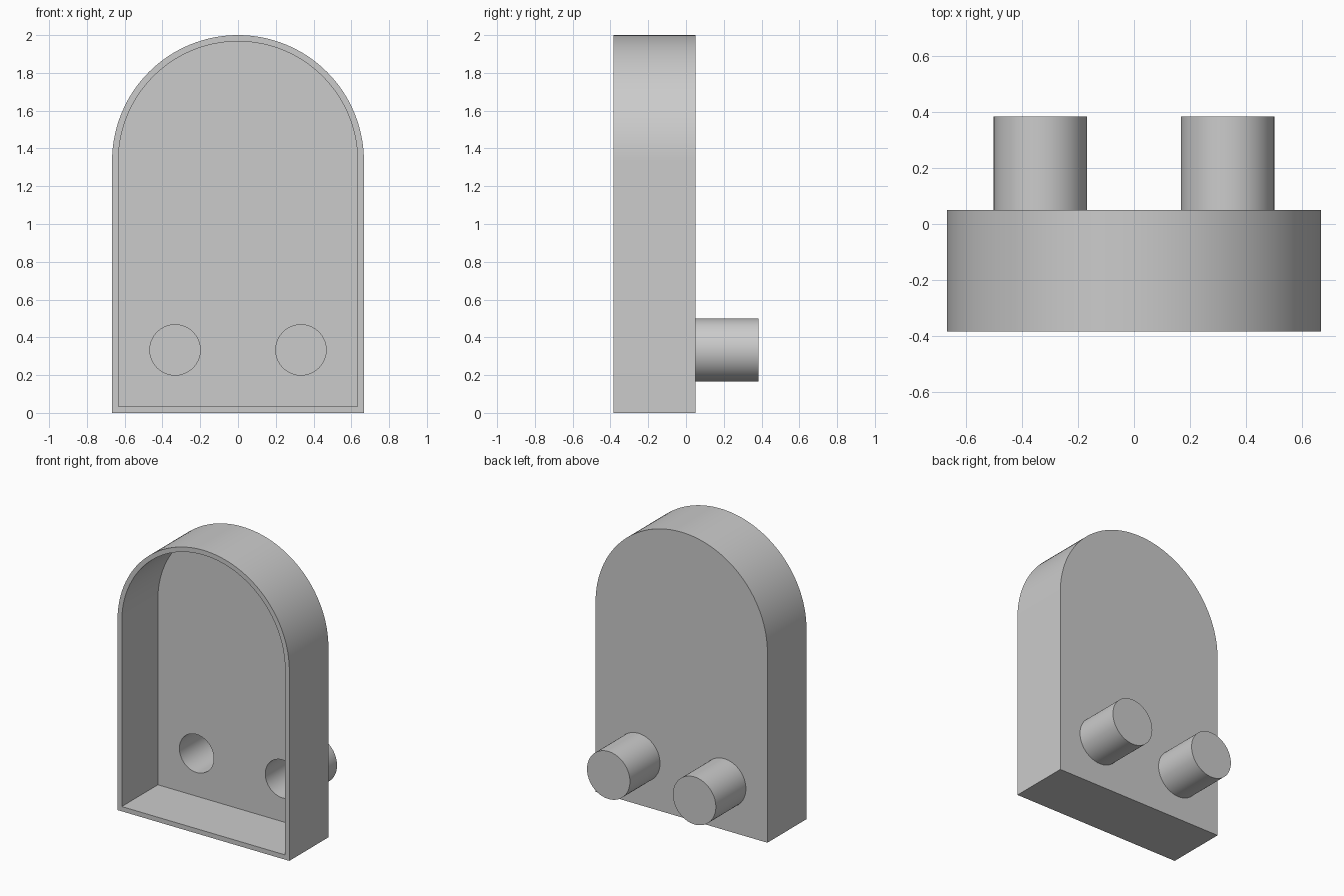
import bpy, bmesh, math

if "Cube" in bpy.data.objects:
    bpy.data.objects.remove(bpy.data.objects["Cube"])

WALL = 0.0333
HALF_W, ARCH_Z = 0.6667, 1.3333
FRONT, BACK, PEG_END = -0.3833, 0.05, 0.3833
PEG_X, PEG_Z, PEG_R = 0.3333, 0.3333, 0.1667


def arch(inset, n=64):
    """Flat-bottomed profile with a half-round top."""
    r = HALF_W - inset
    pts = [(-r, inset), (r, inset)]
    for i in range(n + 1):
        a = math.pi * i / n
        pts.append((r * math.cos(a), ARCH_Z + r * math.sin(a)))
    return pts


def circle(x, z, r, n=64):
    return [(x + r * math.cos(2 * math.pi * i / n),
             z + r * math.sin(2 * math.pi * i / n)) for i in range(n)]


def prism(name, profile, y0, y1):
    """Extrude an x-z profile from y0 to y1."""
    bm = bmesh.new()
    face = bm.faces.new([bm.verts.new((x, y0, z)) for x, z in profile])
    ext = bmesh.ops.extrude_face_region(bm, geom=[face])
    for v in ext["geom"]:
        if isinstance(v, bmesh.types.BMVert):
            v.co.y = y1
    bmesh.ops.recalc_face_normals(bm, faces=bm.faces)
    mesh = bpy.data.meshes.new(name)
    bm.to_mesh(mesh)
    bm.free()
    obj = bpy.data.objects.new(name, mesh)
    bpy.context.collection.objects.link(obj)
    return obj


def combine(target, tool, operation):
    """Apply a boolean and discard the tool object."""
    mod = target.modifiers.new(operation.lower(), 'BOOLEAN')
    mod.operation, mod.solver, mod.object = operation, 'EXACT', tool
    tool.hide_render = True
    bpy.context.view_layer.objects.active = target
    bpy.ops.object.modifier_apply(modifier=mod.name)
    bpy.data.objects.remove(tool)


# Arched tray
shell = prism("arched_shell", arch(0), FRONT, BACK)

# Pegs on the back
for side in (-1, 1):
    combine(shell, prism("peg", circle(side * PEG_X, PEG_Z, PEG_R),
                         BACK - WALL * 0.7, PEG_END), 'UNION')

# Open front cavity, continuing into the hollow pegs
combine(shell, prism("cavity", arch(WALL), FRONT - 0.1, BACK - WALL), 'DIFFERENCE')
for side in (-1, 1):
    combine(shell, prism("peg_bore", circle(side * PEG_X, PEG_Z, PEG_R - WALL),
                         BACK - WALL - 0.1, PEG_END - WALL), 'DIFFERENCE')

# Smooth curves, crisp edges
bpy.ops.object.select_all(action='DESELECT')
shell.select_set(True)
bpy.context.view_layer.objects.active = shell
bpy.ops.object.shade_smooth_by_angle(angle=math.radians(30))
